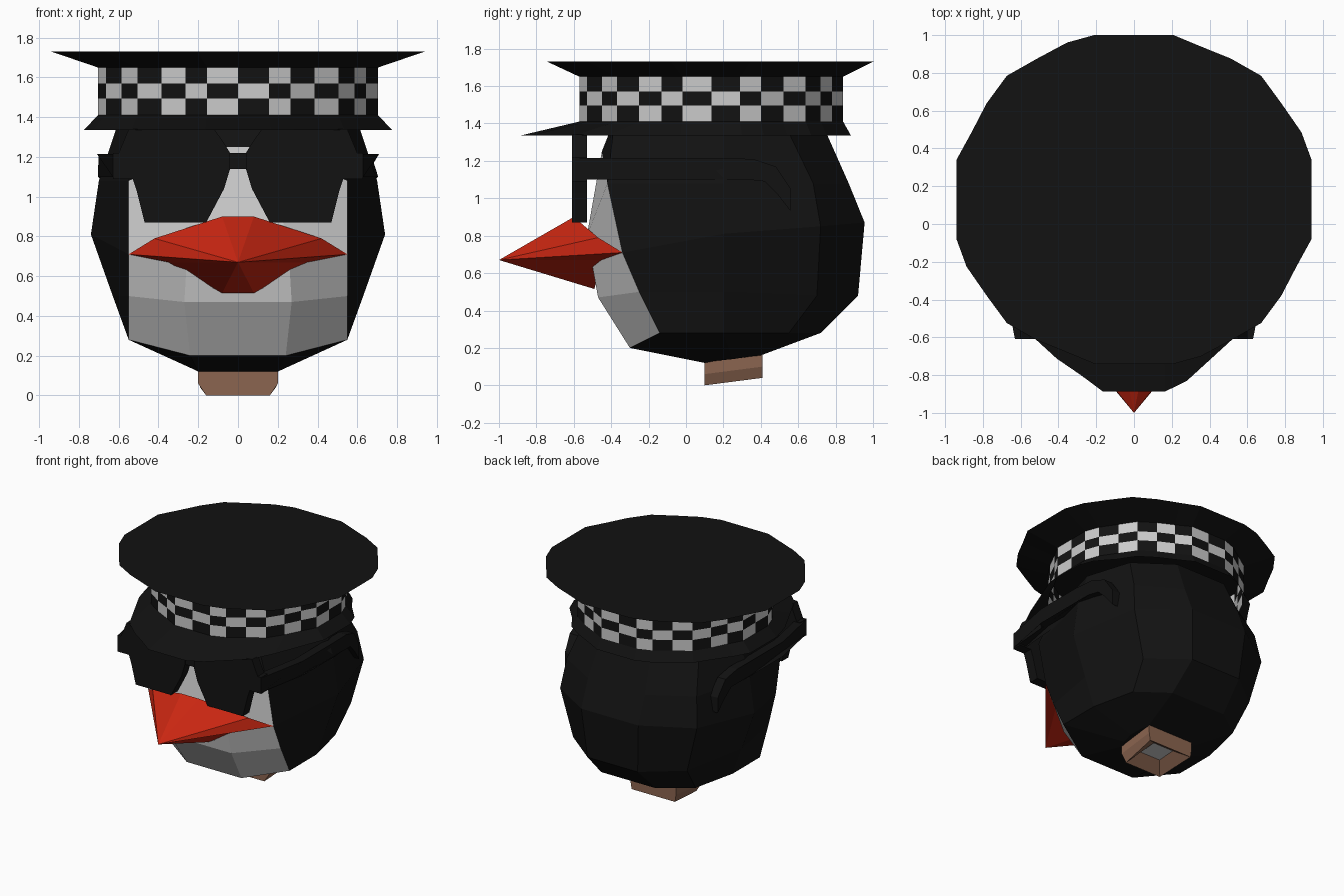
import bpy, bmesh

if "Cube" in bpy.data.objects:
    bpy.data.objects.remove(bpy.data.objects["Cube"])


def material(name, rgb):
    m = bpy.data.materials.new(name)
    m.diffuse_color = (*rgb, 1)
    m.use_nodes = True
    m.node_tree.nodes["Principled BSDF"].inputs["Base Color"].default_value = m.diffuse_color
    return m


BLACK = material("black", (.006, .006, .006))
PALE = material("pale", (.8, .8, .8))
RED = material("red", (.6, .02, .006))
BROWN = material("brown", (.26, .13, .08))


def build(name, verts, faces, mats, index=None):
    me = bpy.data.meshes.new(name)
    me.from_pydata(verts, [], faces)
    for m in mats:
        me.materials.append(m)
    for i, p in enumerate(me.polygons):
        p.material_index = index[i] if index else 0
    bm = bmesh.new()
    bm.from_mesh(me)
    bmesh.ops.recalc_face_normals(bm, faces=bm.faces)
    bm.to_mesh(me)
    bm.free()
    ob = bpy.data.objects.new(name, me)
    bpy.context.collection.objects.link(ob)
    return ob


def loft(name, rings, mats, pick=lambda r, j: 0, bottom=False, top=False):
    n = len(rings[0])
    verts = [v for ring in rings for v in ring]
    faces, index = [], []
    for r in range(len(rings) - 1):
        for j in range(n):
            k = (j + 1) % n
            faces.append((r*n + j, r*n + k, (r+1)*n + k, (r+1)*n + j))
            index.append(pick(r, j))
    if bottom:
        faces.append(tuple(range(n)))
        index.append(0)
    if top:
        faces.append(tuple(range(len(verts) - n, len(verts))))
        index.append(0)
    return build(name, verts, faces, mats, index)


def mirrored(half):
    return half + [(-x, y, z) for x, y, z in reversed(half)]


# Head: half rings running from face centre, face edge, side, to back
HEAD = [
    [(.20, .10, .12), (.22, .15, .13), (.24, .25, .14), (.22, .35, .155), (.20, .40, .16)],
    [(.24, -.30, .20), (.55, -.14, .28), (.55, .20, .28), (.47, .55, .28), (.24, .72, .28)],
    [(.27, -.47, .47), (.55, -.25, .50), (.63, .20, .50), (.50, .70, .48), (.22, .92, .48)],
    [(.25, -.53, .80), (.55, -.34, .71), (.74, .20, .81), (.60, .72, .85), (.25, .955, .87)],
    [(.10, -.45, 1.25), (.55, -.42, 1.08), (.70, .20, 1.08), (.57, .68, 1.08), (.25, .87, 1.08)],
    [(.20, -.41, 1.35), (.45, -.39, 1.35), (.61, .20, 1.35), (.50, .55, 1.35), (.22, .75, 1.35)],
]
loft("head", [mirrored(r) for r in HEAD], [BLACK, PALE],
     lambda r, j: int(1 <= r <= 3 and j in (0, 8, 9)), bottom=True, top=True)

# Small lip under the beak
lip = [(-.37, .37), (-.51, .58), (-.38, .58)]
loft("lower_lip", [[(x, y, z) for y, z in lip] for x in (-.13, .13)], [PALE],
     bottom=True, top=True)

# Beak: outline at the face drawn to a sharp tip
outline = mirrored([(.08, -.60, .90), (.42, -.47, .79), (.55, -.34, .71),
                    (.35, -.45, .67), (.08, -.49, .515)])
n = len(outline)
build("beak", outline + [(0, -1, .67)],
      [(j, (j + 1) % n, n) for j in range(n)] + [tuple(range(n))], [RED])

# Cap outline: one quarter turned four times, 32 points
QUARTER = [(0, .705), (.155, .705), (.265, .665), (.385, .585),
           (.505, .505), (.585, .385), (.645, .265), (.705, .155)]
CAP = []
for k in range(4):
    for a, b in QUARTER:
        x, y = a, -b
        for _ in range(k):
            x, y = -y, x
        CAP.append((x, y))
CY = .135


def band_ring(z):
    return [(x, y + CY, z) for x, y in CAP]


# Chequered band
loft("cap_band", [band_ring(z) for z in (1.65, 1.57, 1.495, 1.41)], [BLACK, PALE],
     lambda r, j: (r + j) % 2)

# Flared crown with flat top
crown = [(1.333 * x, .13 + 1.36 * y - .25 * y**3, 1.73) for x, y in CAP]
loft("cap_crown", [band_ring(1.65), crown], [BLACK], top=True)


# Brim, reaching forward into a visor
def brim_point(x, y):
    reach = max(0, min(1, (-y - .155) / .23))
    sx = 1.10 if abs(x) > .6 else 1.06
    return (x * sx, CY + y * (1.06 + .39 * reach), 1.335)


loft("cap_brim", [band_ring(1.41), [brim_point(x, y) for x, y in CAP]], [BLACK])

# Glasses: lens plates, bridge and arms
LENS = [(.04, 1.14), (.04, 1.22), (.07, 1.27), (.12, 1.34), (.55, 1.34), (.60, 1.22),
        (.63, 1.22), (.63, 1.09), (.53, 1.09), (.51, 1.03), (.47, .87), (.16, .87), (.07, 1.04)]
ARM = [(-.61, 1.215), (-.2, 1.215), (.2, 1.215), (.36, 1.21), (.48, 1.17), (.56, 1.05), (.56, .93),
       (.49, 1.02), (.42, 1.09), (.33, 1.10), (.2, 1.10), (-.2, 1.10), (-.61, 1.10)]


def arm_x(y):
    if y < -.2:
        return .63 + .08 * (y + .61) / .41
    return .71 - max(0, y - .3) * .15


for side, s in (("left", -1), ("right", 1)):
    loft(side + "_lens", [[(s * x, y, z) for x, z in LENS] for y in (-.61, -.53)],
         [BLACK], bottom=True, top=True)
    loft(side + "_glasses_arm", [[(s * (arm_x(y) - d), y, z) for y, z in ARM] for d in (0, .07)],
         [BLACK], bottom=True, top=True)
loft("glasses_bridge", [[(x, y, z) for x, z in ((-.05, 1.14), (.05, 1.14), (.05, 1.22), (-.05, 1.22))]
                        for y in (-.60, -.54)], [BLACK], bottom=True, top=True)

# Neck: short tube with a pale recessed end
neck = [
    [(.09, .18, .08), (-.09, .18, .08), (-.09, .33, .09), (.09, .33, .09)],
    [(.16, .10, 0), (-.16, .10, 0), (-.19, .41, .04), (.19, .41, .04)],
    [(.20, .10, .06), (-.20, .10, .06), (-.20, .41, .10), (.20, .41, .10)],
    [(.20, .10, .16), (-.20, .10, .16), (-.20, .41, .20), (.20, .41, .20)],
]
loft("neck", neck, [BROWN])
build("neck_end", neck[0], [(0, 1, 2, 3)], [PALE])
